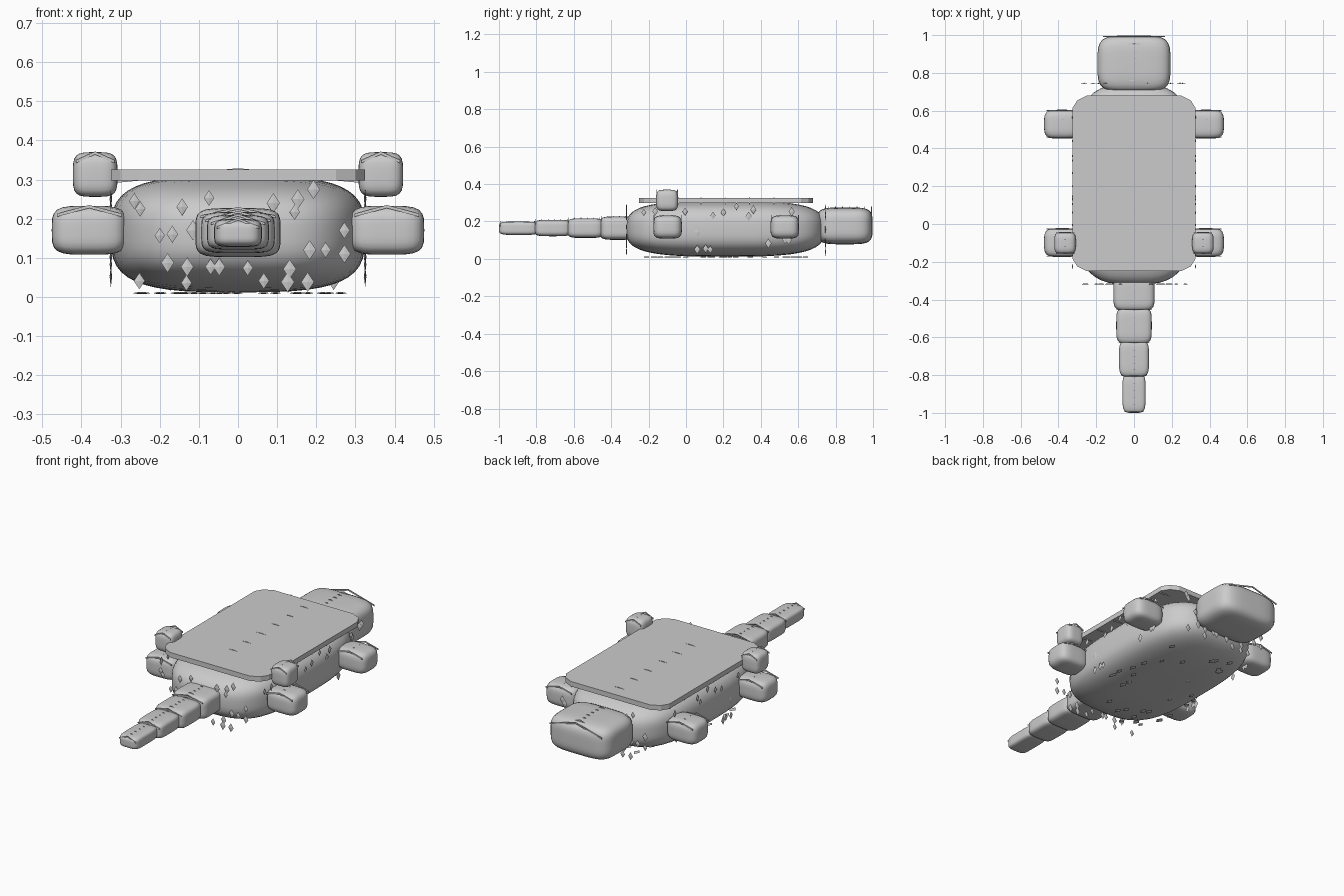
import bpy, bmesh, random
from mathutils import Vector

if "Cube" in bpy.data.objects:
    bpy.data.objects.remove(bpy.data.objects["Cube"])

random.seed(4)


def finish(name, bm, smooth=False):
    me = bpy.data.meshes.new(name)
    bm.normal_update()
    bm.to_mesh(me)
    bm.free()
    ob = bpy.data.objects.new(name, me)
    bpy.context.collection.objects.link(ob)
    for p in me.polygons:
        p.use_smooth = smooth
    return ob


def pillow(name, lo, hi, p=4.5, cuts=9):
    """Rounded box filling the bounds lo..hi (superellipsoid)."""
    lo, hi = Vector(lo), Vector(hi)
    mid, half = (lo + hi) / 2, (hi - lo) / 2
    bm = bmesh.new()
    bmesh.ops.create_cube(bm, size=2)
    bmesh.ops.subdivide_edges(bm, edges=bm.edges[:], cuts=cuts, use_grid_fill=True)
    for v in bm.verts:
        n = sum(abs(c) ** p for c in v.co) ** (1 / p)
        v.co = Vector([m + h * c / n for m, h, c in zip(mid, half, v.co)])
    return finish(name, bm, True)


def chevrons(name, x, w, drop, z, ys, t=0.004, h=0.008):
    """Row of thin roof-shaped scale ridges, their peaks just breaking the top."""
    bm = bmesh.new()
    for y in ys:
        outline = [(x - w, z - drop), (x, z), (x + w, z - drop),
                   (x + w, z - drop - h), (x, z - h), (x - w, z - drop - h)]
        f = bm.faces.new([bm.verts.new((a, y - t / 2, b)) for a, b in outline])
        r = bmesh.ops.extrude_face_region(bm, geom=[f])
        bmesh.ops.translate(bm, vec=(0, t, 0),
                            verts=[v for v in r["geom"] if isinstance(v, bmesh.types.BMVert)])
    bmesh.ops.recalc_face_normals(bm, faces=bm.faces[:])
    return finish(name, bm)


def steps(a, b, n):
    return [a + (b - a) * i / (n - 1) for i in range(n)]


def diamonds(name, centres, u, v, w=0.016, h=0.024):
    """Loose flat diamond scales lying in the plane spanned by u and v."""
    u, v = Vector(u), Vector(v)
    n = u.cross(v) * 0.003
    bm = bmesh.new()
    for c in centres:
        c, s = Vector(c), random.uniform(0.8, 1.1)
        rim = [bm.verts.new(c + d * s) for d in (u * w, v * h, -u * w, -v * h)]
        tips = [bm.verts.new(c + n), bm.verts.new(c - n)]
        for i in range(4):
            a, b = rim[i], rim[(i + 1) % 4]
            bm.faces.new((a, b, tips[0]))
            bm.faces.new((b, a, tips[1]))
    return finish(name, bm)


# Body
pillow("body", (-0.325, -0.32, 0.012), (0.325, 0.74, 0.31), 3.3, 13)

# Flat back plate with clipped corners
bm = bmesh.new()
q = [(0.25, 0.465), (0.30, 0.44), (0.325, 0.40)]
ring = q + [(x, -y) for x, y in q[::-1]]
ring += [(-x, -y) for x, y in q] + [(-x, y) for x, y in q[::-1]]
f = bm.faces.new([bm.verts.new((x, y + 0.215, 0.298)) for x, y in ring])
r = bmesh.ops.extrude_face_region(bm, geom=[f])
bmesh.ops.translate(bm, vec=(0, 0, 0.028),
                    verts=[v for v in r["geom"] if isinstance(v, bmesh.types.BMVert)])
bmesh.ops.recalc_face_normals(bm, faces=bm.faces[:])
finish("back_plate", bm)
chevrons("back_ridges", 0, 0.32, 0.03, 0.329, (-0.04, 0.08, 0.21, 0.34, 0.47, 0.6))

# Head
pillow("head", (-0.193, 0.70, 0.078), (0.193, 0.998, 0.275), 4.5)
chevrons("head_ridges", 0, 0.165, 0.045, 0.279, steps(0.76, 0.992, 7))

# Tapering tail segments
for i, (y0, y1, w, z0, z1) in enumerate([
        (-0.46, -0.27, 0.109, 0.102, 0.227), (-0.635, -0.44, 0.094, 0.112, 0.217),
        (-0.81, -0.615, 0.079, 0.121, 0.209), (-1.0, -0.79, 0.061, 0.128, 0.199)]):
    pillow(f"tail_segment_{i + 1}", (-w, y0, z0), (w, y1, z1), 5)
    chevrons(f"tail_ridges_{i + 1}", 0, w * 0.88, 0.022, z1 + 0.003,
             steps(y0 + 0.006, y1 - 0.02, 6), 0.003, 0.006)

# Feet and raised knobs, mirrored left and right
for side, s in (("left", -1), ("right", 1)):
    for part, xa, xb, y0, y1, z0, z1 in [
            ("rear_foot", 0.285, 0.476, 0.452, 0.605, 0.108, 0.233),
            ("front_foot", 0.285, 0.476, -0.175, -0.022, 0.108, 0.233),
            ("knob", 0.308, 0.422, -0.16, -0.042, 0.256, 0.37)]:
        pillow(f"{side}_{part}", (min(s * xa, s * xb), y0, z0),
               (max(s * xa, s * xb), y1, z1), 4.2, 7)
        chevrons(f"{side}_{part}_ridges", s * (xa + xb) / 2, (xb - xa) * 0.43, 0.022,
                 z1 + 0.002, steps(y0 + 0.004, y1 - 0.004, 4))

# Loose scales on the front and rear
front = [(-.265, .245), (-.25, .225), (-.143, .23), (-.074, .253), (-.2, .157), (-.168, .16),
         (-.115, .17), (-.18, .087), (-.13, .077), (-.07, .077), (-.048, .077), (-.252, .041),
         (-.132, .036), (.025, .074), (.066, .041), (.127, .038), (.132, .071), (.178, .038),
         (.183, .12), (.224, .12), (.272, .17), (.272, .11), (.193, .275), (.153, .25),
         (.09, .24), (.145, .217)]
diamonds("front_scales", [(x, -0.318, z) for x, z in front], (1, 0, 0), (0, 0, 1))
diamonds("rear_scales", [(-x * 0.97, 0.745, z) for x, z in front], (1, 0, 0), (0, 0, 1))

# Loose scales on the flanks
flank = [(.06, .05), (.105, .055), (.13, .05), (-.005, .253), (.145, .232), (.2, .248),
         (.27, .28), (.36, .264), (.335, .227), (.44, .083), (.565, .253), (.53, .104),
         (-.225, .248), (-.165, .253), (.06, .14), (.55, .1)]
for side, s in (("left", -1), ("right", 1)):
    diamonds(f"{side}_scales", [(s * 0.325, y, z) for y, z in flank], (0, 1, 0), (0, 0, 1))

# Loose scales under the belly
belly = [(random.uniform(-0.27, 0.27), random.uniform(-0.22, 0.64), 0.01) for _ in range(34)]
diamonds("belly_scales", belly, (1, 0, 0), (0, 1, 0))
